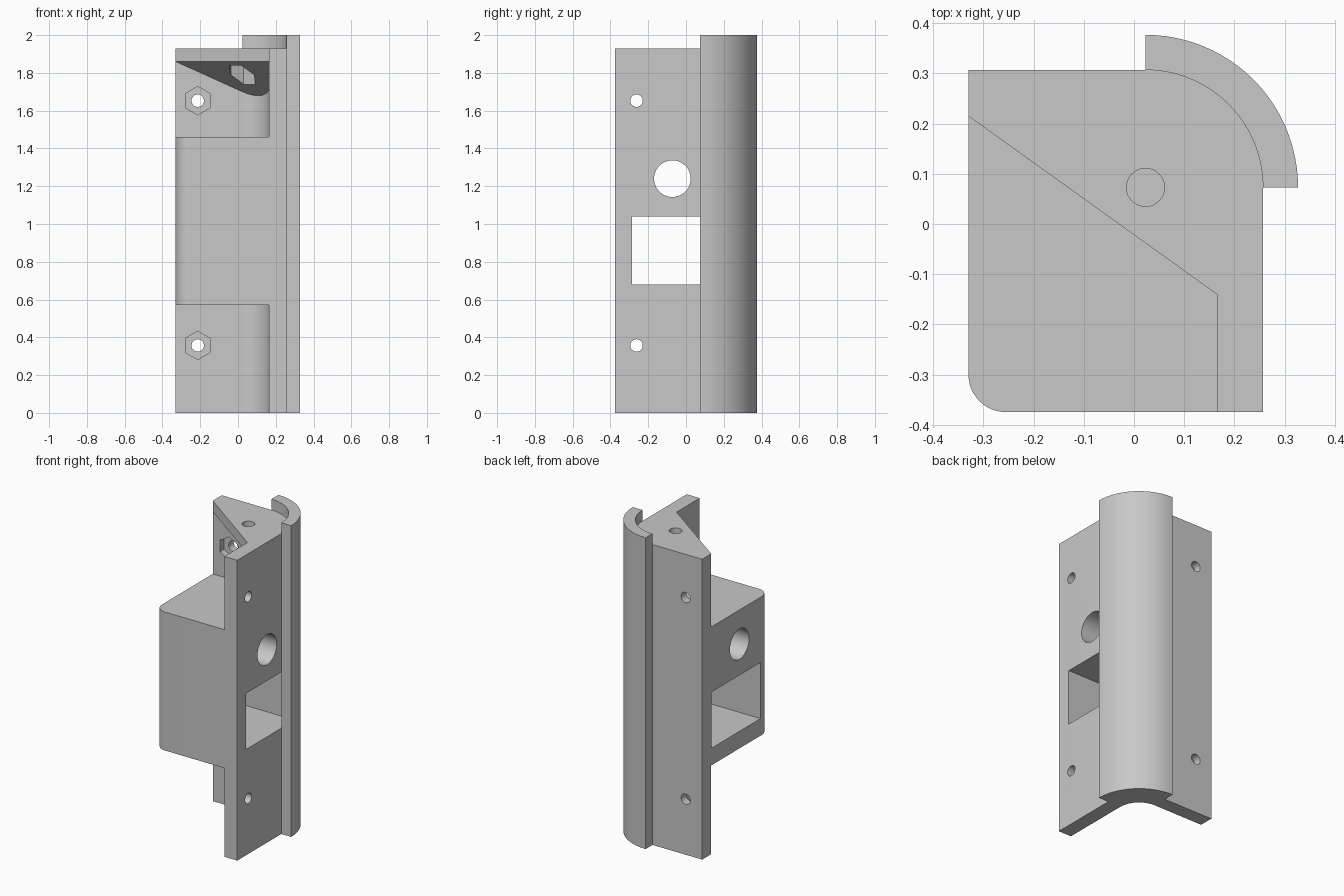
import bpy, bmesh
from math import sin, cos, radians, atan2, degrees
from mathutils import Vector, Matrix

cube = bpy.data.objects.get("Cube")
if cube:
    bpy.data.objects.remove(cube)

grey = bpy.data.materials.new("light grey plastic")
grey.use_nodes = True
colour = (0.58, 0.58, 0.58, 1)
grey.diffuse_color = colour
grey.node_tree.nodes["Principled BSDF"].inputs["Base Color"].default_value = colour

# Main dimensions
LEFT, RIGHT, FRONT, BACK = -0.33, 0.257, -0.375, 0.307
WALL_X, WALL_Y = 0.165, 0.215            # inner faces of the two walls
AXIS = (0.023, 0.073)                    # shared centre of the rounded corner
R_IN, R_OUT, R_RAIL = 0.142, 0.234, 0.304
TOP, RAIL_TOP = 1.93, 2.0
BOX_LOW, BOX_HIGH = 0.57, 1.46


def arc(centre, r, start, end, n=24):
    angles = [radians(start + (end - start) * i / n) for i in range(n + 1)]
    return [(centre[0] + r * cos(a), centre[1] + r * sin(a)) for a in angles]


def prism(name, outline, low, high, matrix=Matrix()):
    """Extrude a flat outline from low to high, then place it."""
    bm = bmesh.new()
    face = bm.faces.new([bm.verts.new((x, y, low)) for x, y in outline])
    ext = bmesh.ops.extrude_face_region(bm, geom=[face])["geom"]
    verts = [v for v in ext if isinstance(v, bmesh.types.BMVert)]
    bmesh.ops.translate(bm, verts=verts, vec=(0, 0, high - low))
    bm.transform(matrix)
    bmesh.ops.recalc_face_normals(bm, faces=bm.faces)
    mesh = bpy.data.meshes.new(name)
    bm.to_mesh(mesh)
    bm.free()
    mesh.materials.append(grey)
    obj = bpy.data.objects.new(name, mesh)
    bpy.context.collection.objects.link(obj)
    return obj


def activate(obj):
    bpy.ops.object.select_all(action='DESELECT')
    obj.select_set(True)
    bpy.context.view_layer.objects.active = obj


def cut(target, cutter):
    """Subtract the cutter and remove it."""
    cutter.hide_render = True
    activate(target)
    mod = target.modifiers.new("cut", 'BOOLEAN')
    mod.operation, mod.solver, mod.object = 'DIFFERENCE', 'EXACT', cutter
    bpy.ops.object.modifier_apply(modifier=mod.name)
    bpy.data.objects.remove(cutter)


def ring(r, n, turn=0):
    return arc((0, 0), r, turn, turn + 360, n)[:-1]


# Solid block with the large back corner and the small front corner rounded
bracket = prism("bracket_body",
                [(RIGHT, FRONT)] + arc(AXIS, R_OUT, 0, 90) + [(LEFT, BACK)]
                + arc((LEFT + 0.075, FRONT + 0.075), 0.075, 180, 270, 12), 0, TOP)

# Pockets below and above the box leave two walls with a filleted inner corner
pocket = [(-1, -1), (WALL_X, -1)] + arc(AXIS, R_IN, 0, 90) + [(-1, WALL_Y)]
cut(bracket, prism("lower_pocket", pocket, -0.5, BOX_LOW))
upper = prism("upper_pocket", pocket, BOX_HIGH, 3)

# Sloped corner gusset at the top, kept out of the upper pocket
along = Vector((WALL_X - LEFT, -0.14 - WALL_Y, 0)).normalized()
inward = Vector((-along.y, along.x, 0))
frame = Matrix((inward, (0, 0, 1), along)).transposed().to_4x4()
frame.translation = (LEFT, WALL_Y, 0)
cut(upper, prism("gusset", [(0, 1.86), (0.6, 1.394), (0.6, 4), (0, 4)], -2, 2, frame))
cut(bracket, upper)

# Vertical screw hole and nut recess in the gusset
gusset_place = Matrix.Translation((*AXIS, 0))
turn = degrees(atan2(along.y, along.x))
cut(bracket, prism("gusset_nut", ring(0.075, 6, turn), 1.6, 1.86, gusset_place))
cut(bracket, prism("gusset_hole", ring(0.038, 32), 1.6, 2.2, gusset_place))

# Screw holes with hexagonal nut recesses on the inside of both walls
to_y = Matrix.Rotation(radians(-90), 4, 'X')
to_x = Matrix.Rotation(radians(90), 4, 'Y')
for z in (0.357, 1.653):
    for place, inner, hex_turn in (
            (Matrix.Translation((-0.213, 0, z)) @ to_y, WALL_Y, 30),
            (Matrix.Translation((0, -0.262, z)) @ to_x, WALL_X, 0)):
        cut(bracket, prism("nut", ring(0.075, 6, hex_turn), inner - 0.03, inner + 0.04, place))
        cut(bracket, prism("hole", ring(0.033, 32), inner - 0.03, inner + 0.3, place))

# Round passage and rectangular window through the box
cut(bracket, prism("round_passage", ring(0.097, 48), -1, 1,
                   Matrix.Translation((0, -0.072, 1.24)) @ to_x))
cut(bracket, prism("window", [(-1, -0.285), (1, -0.285), (1, 0.21), (-1, 0.21)], 0.68, 1.04))

# Curved rail wrapped round the back corner
rail = prism("curved_rail", arc(AXIS, R_RAIL, 0, 90) + arc(AXIS, R_OUT, 90, 0), 0, RAIL_TOP)

for obj in (bracket, rail):
    activate(obj)
    bpy.ops.object.shade_smooth_by_angle(angle=radians(25))
